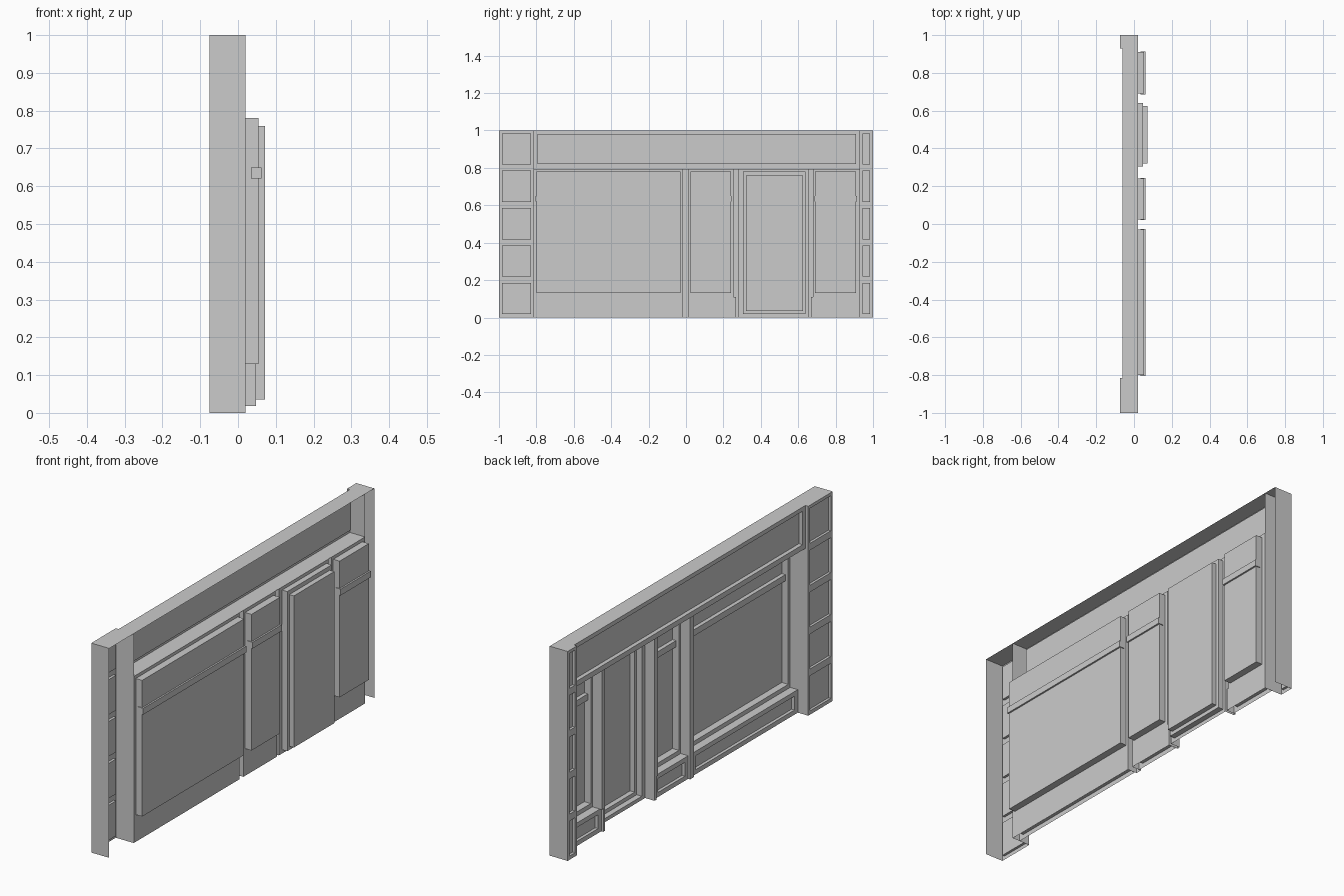
import bpy
import bmesh

if "Cube" in bpy.data.objects:
    bpy.data.objects.remove(bpy.data.objects["Cube"], do_unlink=True)

grey = bpy.data.materials.new("plain_grey")
grey.use_nodes = True
grey.diffuse_color = (0.6, 0.6, 0.6, 1)
grey.node_tree.nodes["Principled BSDF"].inputs["Base Color"].default_value = (0.6, 0.6, 0.6, 1)

BACK = 0.02      # rear plane of the open shell
WALL_TOP = 0.795
LEFT, RIGHT = -0.815, 0.93   # opening between the two pillars


def finish(name, bm):
    mesh = bpy.data.meshes.new(name)
    bm.to_mesh(mesh)
    bm.free()
    mesh.materials.append(grey)
    obj = bpy.data.objects.new(name, mesh)
    bpy.context.collection.objects.link(obj)
    return obj


def relief(name, ys, zs, x, steps=(), rims=""):
    """Street-facing sheet at depth x; each step (y0, y1, z0, z1, depth) presses
    a rectangle in or out. Rims (l, r, b, t) fold that border back."""
    ycuts = sorted(set(ys) | {v for s in steps for v in s[0:2]})
    zcuts = sorted(set(zs) | {v for s in steps for v in s[2:4]})
    ny, nz = len(ycuts) - 1, len(zcuts) - 1

    def depth(i, j):
        border = ("l" if i < 0 else "r" if i >= ny else
                  "b" if j < 0 else "t" if j >= nz else "")
        if border:
            return BACK if border in rims else None
        y = (ycuts[i] + ycuts[i + 1]) / 2
        z = (zcuts[j] + zcuts[j + 1]) / 2
        d = x
        for y0, y1, z0, z1, step in steps:
            if y0 < y < y1 and z0 < z < z1:
                d = step
        return d

    bm = bmesh.new()

    def quad(*pts):
        bm.faces.new([bm.verts.new(p) for p in pts])

    for i in range(-1, ny + 1):
        for j in range(-1, nz + 1):
            a = depth(i, j)
            if a is None:
                continue
            if 0 <= i < ny and 0 <= j < nz:
                y0, y1, z0, z1 = ycuts[i], ycuts[i + 1], zcuts[j], zcuts[j + 1]
                quad((a, y0, z0), (a, y0, z1), (a, y1, z1), (a, y1, z0))
            # return towards the next cell along y
            if i < ny and 0 <= j < nz:
                b = depth(i + 1, j)
                if b is not None and a != b:
                    y, z0, z1 = ycuts[i + 1], zcuts[j], zcuts[j + 1]
                    quad((a, y, z0), (a, y, z1), (b, y, z1), (b, y, z0))
            # return towards the next cell along z
            if j < nz and 0 <= i < ny:
                b = depth(i, j + 1)
                if b is not None and a != b:
                    z, y0, y1 = zcuts[j + 1], ycuts[i], ycuts[i + 1]
                    quad((a, y0, z), (b, y0, z), (b, y1, z), (a, y1, z))
    bmesh.ops.remove_doubles(bm, verts=bm.verts, dist=0.0001)
    return finish(name, bm)


def box(name, x0, x1, y0, y1, z0, z1):
    bm = bmesh.new()
    bmesh.ops.create_cube(bm, size=1)
    for v in bm.verts:
        v.co = ((x0 + x1) / 2 + v.co.x * (x1 - x0),
                (y0 + y1) / 2 + v.co.y * (y1 - y0),
                (z0 + z1) / 2 + v.co.z * (z1 - z0))
    return finish(name, bm)


# Pillars with five sunken panels each
for name, y0, y1 in (("wide_pillar", -1, LEFT), ("narrow_pillar", RIGHT, 1)):
    panels = [(y0 + 0.015, y1 - 0.015, 0.2 * k + 0.018, 0.2 * k + 0.185, -0.063)
              for k in range(5)]
    relief(name, (y0, y1), (0, 1), -0.075, panels, "lrt")

# Sign board with one long sunken panel
relief("sign_board", (LEFT, RIGHT), (WALL_TOP, 1), -0.06,
       [(LEFT + 0.02, RIGHT - 0.02, 0.82, 0.98, -0.04)], "bt")

# Shopfront wall: sunken windows, stepped door and raised posts
windows = [("large_window", -0.8, -0.03), ("middle_window", 0.025, 0.24),
           ("end_window", 0.69, 0.91)]
steps = [(y0, y1, 0.13, 0.78, 0.054) for _, y0, y1 in windows]
steps += [(0.305, 0.64, 0.018, 0.78, 0.047), (0.32, 0.625, 0.036, 0.76, 0.071)]
steps += [(y0, y1, 0, WALL_TOP, -0.03)
          for y0, y1 in ((-0.018, 0.012), (0.255, 0.28), (0.655, 0.678))]
steps += [(0.255, 0.266, 0, 0.11, BACK), (0.667, 0.678, 0, 0.11, BACK)]
relief("shopfront_wall", (LEFT, RIGHT), (0, WALL_TOP), BACK, steps)

# Transom bars across the windows
for name, y0, y1 in windows:
    box(name + "_transom", 0.035, 0.062, y0 - 0.004, y1 + 0.004, 0.62, 0.65)

# Panelled risers below the windows
for name, y0, y1 in (("large_riser", LEFT, -0.018), ("middle_riser", 0.012, 0.266),
                     ("end_riser", 0.667, RIGHT)):
    relief(name, (y0, y1), (0, 0.11), -0.02,
           [(y0 + 0.025, y1 - 0.025, 0.022, 0.088, -0.005)], "lrt")
